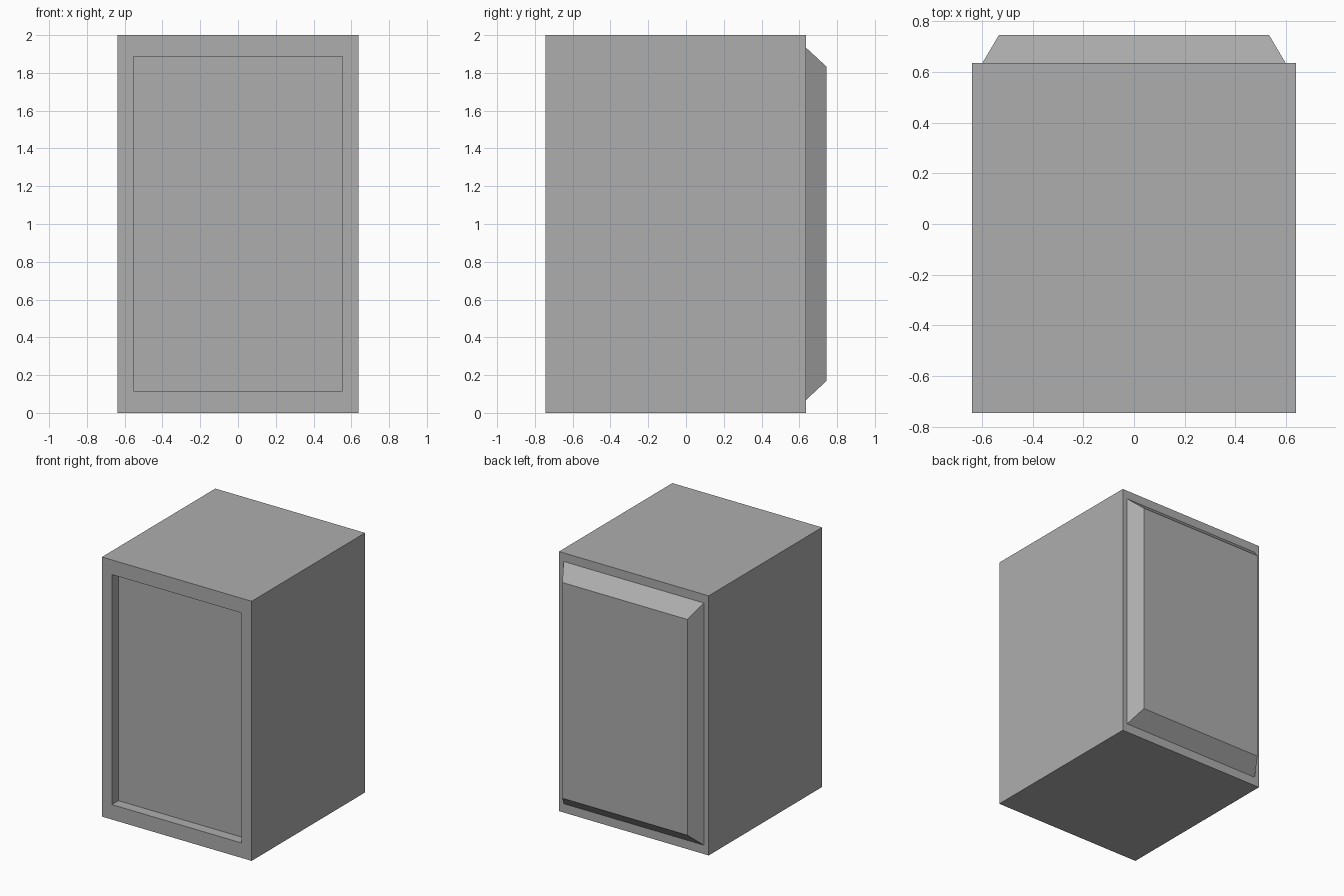
import bpy
import bmesh
from mathutils import Vector

# Remove the default cube
cube = bpy.data.objects.get("Cube")
if cube:
    bpy.data.objects.remove(cube, do_unlink=True)

# Single grey finish
GREY = (0.42, 0.42, 0.42, 1.0)
grey = bpy.data.materials.new("plain_grey")
grey.use_nodes = True
grey.diffuse_color = GREY
grey.node_tree.nodes["Principled BSDF"].inputs["Base Color"].default_value = GREY

FRONT, BACK, REAR = -0.745, 0.635, 0.745


def ring(bm, half_width, bottom, top, y):
    """Rectangle of four vertices in the plane at depth y."""
    return [bm.verts.new(Vector((x, y, z))) for x, z in (
        (-half_width, bottom), (half_width, bottom),
        (half_width, top), (-half_width, top))]


# Rectangles from the recessed screen, around the casing, to the rear hump
SECTIONS = [
    (0.553, 0.115, 1.887, FRONT + 0.08),   # recess floor
    (0.553, 0.115, 1.887, FRONT),          # inner edge of front frame
    (0.638, 0.0, 2.0, FRONT),              # outer edge of front frame
    (0.638, 0.0, 2.0, BACK),               # back edge of casing
    (0.598, 0.068, 1.934, BACK),           # base of rear hump
    (0.533, 0.17, 1.832, REAR),            # face of rear hump
]

bm = bmesh.new()
rings = [ring(bm, *section) for section in SECTIONS]
for a, b in zip(rings, rings[1:]):
    for i in range(4):
        j = (i + 1) % 4
        bm.faces.new((a[i], a[j], b[j], b[i]))
bm.faces.new(rings[0])
bm.faces.new(rings[-1])
bmesh.ops.recalc_face_normals(bm, faces=bm.faces)

mesh = bpy.data.meshes.new("cabinet")
bm.to_mesh(mesh)
bm.free()
mesh.materials.append(grey)
cabinet = bpy.data.objects.new("cabinet", mesh)
bpy.context.collection.objects.link(cabinet)
